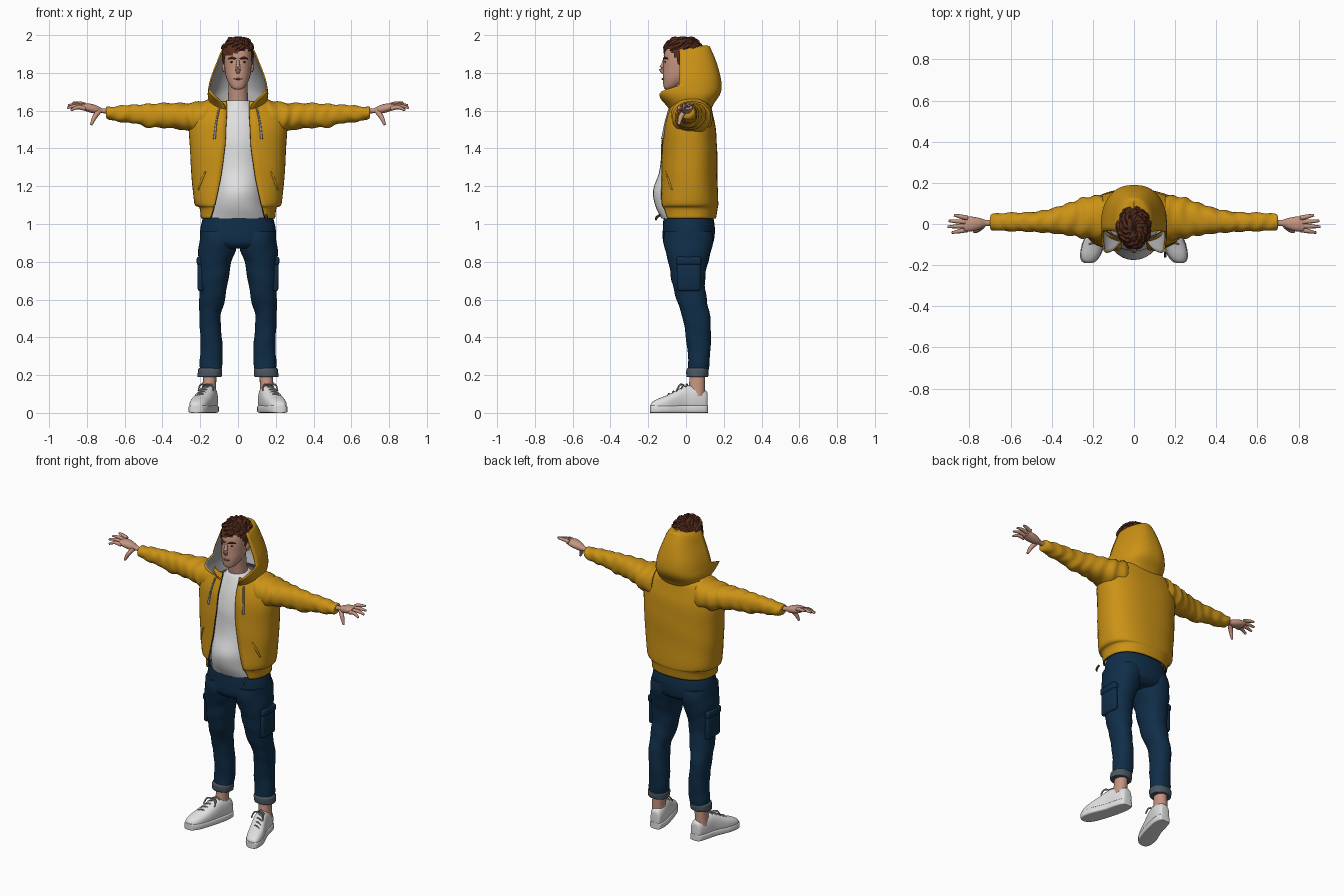
import bpy, bmesh, math, random
from mathutils import Vector, Matrix

random.seed(4)
if "Cube" in bpy.data.objects:
    bpy.data.objects.remove(bpy.data.objects["Cube"])


def material(name, r, g, b):
    m = bpy.data.materials.new(name)
    m.use_nodes = True
    m.diffuse_color = (r, g, b, 1)
    m.node_tree.nodes["Principled BSDF"].inputs["Base Color"].default_value = (r, g, b, 1)
    return m


MUSTARD = material("mustard", .6, .29, .008)
LINING = material("lining grey", .38, .38, .38)
ZIP = material("zip dark", .04, .03, .025)
WHITE = material("white", .75, .75, .75)
NAVY = material("navy", .005, .027, .065)
CUFF = material("cuff slate", .07, .095, .12)
SKIN = material("skin", .56, .3, .22)
HAIR = material("hair brown", .09, .025, .012)
LACE = material("lace grey", .3, .3, .3)
LIP = material("lip", .35, .14, .1)


def finish(name, bm, mats, mirror=False, recalc=True, angle=50):
    bmesh.ops.remove_doubles(bm, verts=bm.verts, dist=1e-5)
    if recalc:
        bmesh.ops.recalc_face_normals(bm, faces=bm.faces)
    me = bpy.data.meshes.new(name)
    bm.to_mesh(me)
    bm.free()
    for m in mats:
        me.materials.append(m)
    ob = bpy.data.objects.new(name, me)
    bpy.context.collection.objects.link(ob)
    bpy.ops.object.select_all(action='DESELECT')
    bpy.context.view_layer.objects.active = ob
    ob.select_set(True)
    bpy.ops.object.shade_smooth_by_angle(angle=math.radians(angle))
    if mirror:
        ob.modifiers.new("Mirror", 'MIRROR').use_mirror_merge = False
    return ob


def smooth_path(rows, steps=4):
    """Catmull-Rom interpolation through rows of numbers."""
    out = []
    for i in range(len(rows) - 1):
        a, b, c, d = (rows[max(0, min(len(rows) - 1, i + k))] for k in (-1, 0, 1, 2))
        for s in range(steps):
            t = s / steps
            out.append([.5 * (2 * q + (r - p) * t + (2 * p - 5 * q + 4 * r - u) * t * t
                              + (3 * q - p - 3 * r + u) * t ** 3)
                        for p, q, r, u in zip(a, b, c, d)])
    return out + [list(rows[-1])]


def skin_rings(bm, rings, closed):
    n = len(rings[0])
    for a, b in zip(rings, rings[1:]):
        for j in range(n if closed else n - 1):
            k = (j + 1) % n
            bm.faces.new((a[j], a[k], b[k], b[j]))
    if closed:
        bm.faces.new(rings[0])
        bm.faces.new(rings[-1])


def loft(name, sections, mats, axis='z', e=2.2, mirror=False, fold=0, freq=60, n=32, steps=4):
    """Sections: position, two centre values, two radii, optional front gap half-width."""
    bm = bmesh.new()
    gap = len(sections[0]) > 5
    rings = []
    for row in smooth_path(sections, steps):
        s, u, v, ru, rv = row[:5]
        t0 = math.asin(min(1, max(0, row[5] / max(ru, 1e-4))) ** (e / 2)) if gap else 0
        ring = []
        for j in range(n):
            t = t0 + (2 * math.pi - 2 * t0) * j / (n - 1 if gap else n)
            sn, cs = math.sin(t), math.cos(t)
            k = 1 + fold * math.sin(s * freq + 1.6 * math.sin(2 * t + s * 9))
            du = math.copysign(abs(sn) ** (2 / e), sn) * ru * k
            dv = -math.copysign(abs(cs) ** (2 / e), cs) * rv * k
            co = {'z': (u + du, v + dv, s), 'x': (s, u + du, v + dv),
                  'y': (u + du, s, v + dv)}[axis]
            ring.append(bm.verts.new(co))
        rings.append(ring)
    skin_rings(bm, rings, not gap)
    return finish(name, bm, mats, mirror, recalc=not gap)


def tubes(name, paths, radii, mat, mirror=False, n=8):
    """Tapered round tubes along short paths, all in one mesh."""
    bm = bmesh.new()
    for path in paths:
        rows = smooth_path([(*p, r) for p, r in zip(path, radii)], 3)
        pts = [Vector(r[:3]) for r in rows]
        rings = []
        for i, p in enumerate(pts):
            d = pts[min(i + 1, len(pts) - 1)] - pts[max(i - 1, 0)]
            q = d.to_track_quat('Z', 'Y')
            rings.append([bm.verts.new(p + q @ Vector((math.cos(a), math.sin(a), 0)) * rows[i][3])
                          for a in (2 * math.pi * j / n for j in range(n))])
        skin_rings(bm, rings, True)
    return finish(name, bm, [mat], mirror)


def ball(name, centre, size, mat, mirror=False):
    bm = bmesh.new()
    bmesh.ops.create_uvsphere(bm, u_segments=16, v_segments=10, radius=1,
                              matrix=Matrix.Translation(centre) @ Matrix.Diagonal((*size, 1)))
    return finish(name, bm, [mat], mirror)


def box(name, centre, size, mat):
    bm = bmesh.new()
    bmesh.ops.create_cube(bm, size=1, matrix=Matrix.Translation(centre) @ Matrix.Diagonal((*size, 1)))
    bmesh.ops.bevel(bm, geom=bm.edges[:], offset=.012, segments=2, affect='EDGES', profile=.5)
    return finish(name, bm, [mat], True)


def shell(ob, thickness):
    m = ob.modifiers.new("Thickness", 'SOLIDIFY')
    m.thickness, m.offset = thickness, -1
    m.material_offset, m.material_offset_rim = 1, 2


# Shirt
loft("shirt", [(1.03, 0, 0, .165, .13), (1.1, 0, -.01, .148, .155), (1.18, 0, -.01, .14, .163),
               (1.3, 0, 0, .145, .137), (1.45, 0, 0, .15, .128), (1.56, 0, .01, .135, .11),
               (1.63, 0, .01, .085, .085), (1.655, 0, .005, .06, .065)], [WHITE], e=2, fold=.008, freq=45)

# Open jacket body with hem band
jacket = loft("jacket_body", [
    (1.03, 0, .01, .196, .148, .148), (1.085, 0, .012, .203, .155, .13), (1.11, 0, .013, .232, .157, .122),
    (1.25, 0, .015, .245, .152, .092), (1.4, 0, .017, .255, .148, .07), (1.5, 0, .018, .262, .14, .064),
    (1.57, 0, .02, .25, .125, .06), (1.63, 0, .025, .2, .108, .06), (1.65, 0, .022, .16, .1, .06)],
    [MUSTARD, LINING, ZIP], e=2.4, fold=.007, freq=25, n=48)
shell(jacket, .012)

# Hood, open at the face
hood = loft("hood", [
    (1.60, 0, .02, .13, .11, .06), (1.64, 0, .01, .15, .14, .085), (1.68, 0, -.01, .16, .187, .13),
    (1.72, 0, -.035, .157, .224, .156), (1.78, 0, -.035, .143, .218, .143),
    (1.86, 0, -.035, .112, .195, .112), (1.92, 0, -.035, .086, .17, .086),
    (1.94, 0, -.03, .055, .155, .055), (1.945, 0, -.03, .001, .14, .001)],
    [MUSTARD, LINING, MUSTARD], e=2.5, n=40)
shell(hood, .008)

# Sleeves, pocket welts and drawstrings
loft("sleeve", [
    (.15, .03, 1.565, .11, .095), (.24, .03, 1.563, .1, .08), (.3, .025, 1.57, .083, .07),
    (.4, .015, 1.575, .06, .065), (.48, .01, 1.573, .05, .062), (.54, .01, 1.582, .046, .05),
    (.61, .01, 1.583, .045, .045), (.67, .01, 1.585, .041, .035), (.695, .008, 1.59, .036, .03),
    (.7, .005, 1.595, .018, .016)], [MUSTARD], 'x', mirror=True, fold=.05, freq=85, steps=6)
tubes("pocket_welt", [[(.17, -.104, 1.28), (.193, -.09, 1.23), (.21, -.074, 1.18)]], [.004, .007, .004], MUSTARD, True)
tubes("drawstring", [[(.1, -.088, 1.61), (.115, -.108, 1.54), (.125, -.125, 1.45)]], [.005, .005, .007], LACE, True)
tubes("zip_pull", [[(.15, -.135, 1.05), (.152, -.155, 1.035), (.15, -.16, 1.02)]], [.005, .007, .004], ZIP)

# Trousers
loft("trouser_hips", [(.87, 0, .01, .15, .1), (.9, 0, .012, .197, .132), (.97, 0, .015, .2, .138),
                      (1.035, 0, .013, .186, .132)], [NAVY])
loft("trouser_leg", [
    (.215, .145, .062, .057, .054), (.26, .143, .068, .06, .056), (.35, .14, .068, .058, .062),
    (.45, .146, .062, .056, .07), (.52, .148, .052, .057, .074), (.6, .137, .03, .068, .08),
    (.7, .13, .012, .077, .088), (.8, .122, .012, .088, .105), (.88, .108, .012, .1, .128),
    (.96, .1, .013, .097, .128)], [NAVY], mirror=True, fold=.022, freq=55)
loft("trouser_cuff", [(.19, .15, .06, .06, .052), (.195, .15, .06, .065, .057), (.228, .148, .061, .064, .058),
                      (.237, .147, .062, .057, .052)], [CUFF], mirror=True, fold=.02)
box("cargo_pocket", (.198, .015, .72), (.032, .125, .15), NAVY)
box("cargo_flap", (.199, .015, .805), (.04, .132, .045), NAVY)

# Ankles and trainers
loft("ankle", [(.09, .153, .055, .04, .045), (.14, .152, .058, .036, .043), (.22, .148, .062, .036, .04)],
     [SKIN], mirror=True)
SHOE = [(.115, .142, .06, .014, .035), (.107, .143, .062, .033, .055), (.06, .15, .07, .044, .07),
        (0, .163, .072, .046, .072), (-.05, .18, .06, .05, .06), (-.1, .198, .047, .052, .047),
        (-.15, .212, .037, .046, .037), (-.18, .22, .029, .03, .027), (-.188, .222, .026, .01, .014)]
loft("shoe_upper", SHOE, [WHITE], 'y', e=2.5, mirror=True)
loft("shoe_sole", [(y * 1.01, x, .02, r + .004, .02) for y, x, z, r, h in SHOE], [WHITE], 'y', e=6, mirror=True)
laces = []
for i in range(5):
    y = .005 - .024 * i
    x, z = .163 - y * .35, .146 + y * .53
    laces.append([(x - .028, y + .006, z - .01), (x, y, z + .003), (x + .028, y - .006, z - .01)])
for s in (-1, 1):
    laces.append([(.166, -.01, .145), (.168 + s * .03, -.03, .15), (.17 + s * .04, -.05, .118)])
tubes("shoe_laces", laces, [.004, .005, .004], LACE, True, 6)

# Hands with fanned fingers
loft("palm", [(.69, .005, 1.597, .016, .014), (.72, .005, 1.6, .015, .013), (.75, .002, 1.606, .027, .022),
              (.79, 0, 1.615, .036, .023), (.825, 0, 1.62, .034, .014)], [SKIN], 'x', mirror=True)
fingers = []
for i, length in enumerate((.065, .085, .08, .055)):
    y = -.028 + .019 * i
    z = 1.61 + .007 * i
    fingers.append([(.81, y, z), (.815 + length * .5, y * 1.25, z + .008), (.82 + length, y * 1.5, z - .008 + .006 * i)])
tubes("fingers", fingers, [.012, .0105, .006], SKIN, True)
tubes("thumb", [[(.735, -.008, 1.598), (.76, -.028, 1.565), (.777, -.038, 1.525)]], [.014, .013, .007], SKIN, True)

# Neck and head
loft("neck", [(1.58, 0, .01, .06, .06), (1.65, 0, .002, .053, .055), (1.78, 0, -.015, .05, .056)], [SKIN])
loft("head", [(1.713, 0, -.092, .018, .018), (1.722, 0, -.085, .034, .032), (1.745, 0, -.065, .05, .056),
              (1.78, 0, -.043, .064, .079), (1.82, 0, -.03, .07, .09), (1.87, 0, -.025, .073, .094),
              (1.92, 0, -.02, .07, .09), (1.955, 0, -.015, .053, .068), (1.97, 0, -.01, .02, .03)], [SKIN])
tubes("nose", [[(0, -.113, 1.88), (0, -.12, 1.85), (0, -.129, 1.82), (0, -.118, 1.8)]], [.006, .009, .013, .009], SKIN)
ball("ear", (.074, -.005, 1.835), (.011, .02, .032), SKIN, True)
ball("eye", (.03, -.11, 1.858), (.012, .005, .005), ZIP, True)
tubes("eyebrow", [[(.012, -.119, 1.873), (.032, -.112, 1.88), (.052, -.094, 1.874)]], [.004, .006, .003], HAIR, True)
tubes("mouth", [[(-.024, -.117, 1.767), (0, -.125, 1.768), (.024, -.117, 1.767)]], [.002, .005, .002], LIP)

# Hair cap trimmed along the hairline, then swept locks
CENTRE, SIZE = Vector((0, -.015, 1.893)), Vector((.085, .106, .098))
bm = bmesh.new()
bmesh.ops.create_uvsphere(bm, u_segments=40, v_segments=28, radius=1)
for v in bm.verts:
    az = math.atan2(v.co.y, v.co.x)
    v.co = CENTRE + v.co * SIZE * (1 + .025 * math.sin(az * 9 + v.co.z * 7))


def below_hairline(p):
    t = min(1, max(0, (-p.y - .02) / .06))
    return p.z < 1.8 + t * (.108 + .3 * p.x)


bmesh.ops.delete(bm, geom=[f for f in bm.faces if below_hairline(f.calc_center_median())], context='FACES')
finish("hair_cap", bm, [HAIR])


def on_scalp(az, el, k):
    return CENTRE + SIZE * k * Vector((math.cos(az) * math.cos(el), math.sin(az) * math.cos(el), math.sin(el)))


locks = []
for i in range(46):
    az, el = i * 2.4, random.uniform(.6, 1.35)
    locks.append([on_scalp(az, el, .93), on_scalp(az - .25, el - .22, 1), on_scalp(az - .55, el - .42, .97)])
tubes("hair_locks", locks, [.008, .014, .004], HAIR, n=6)
